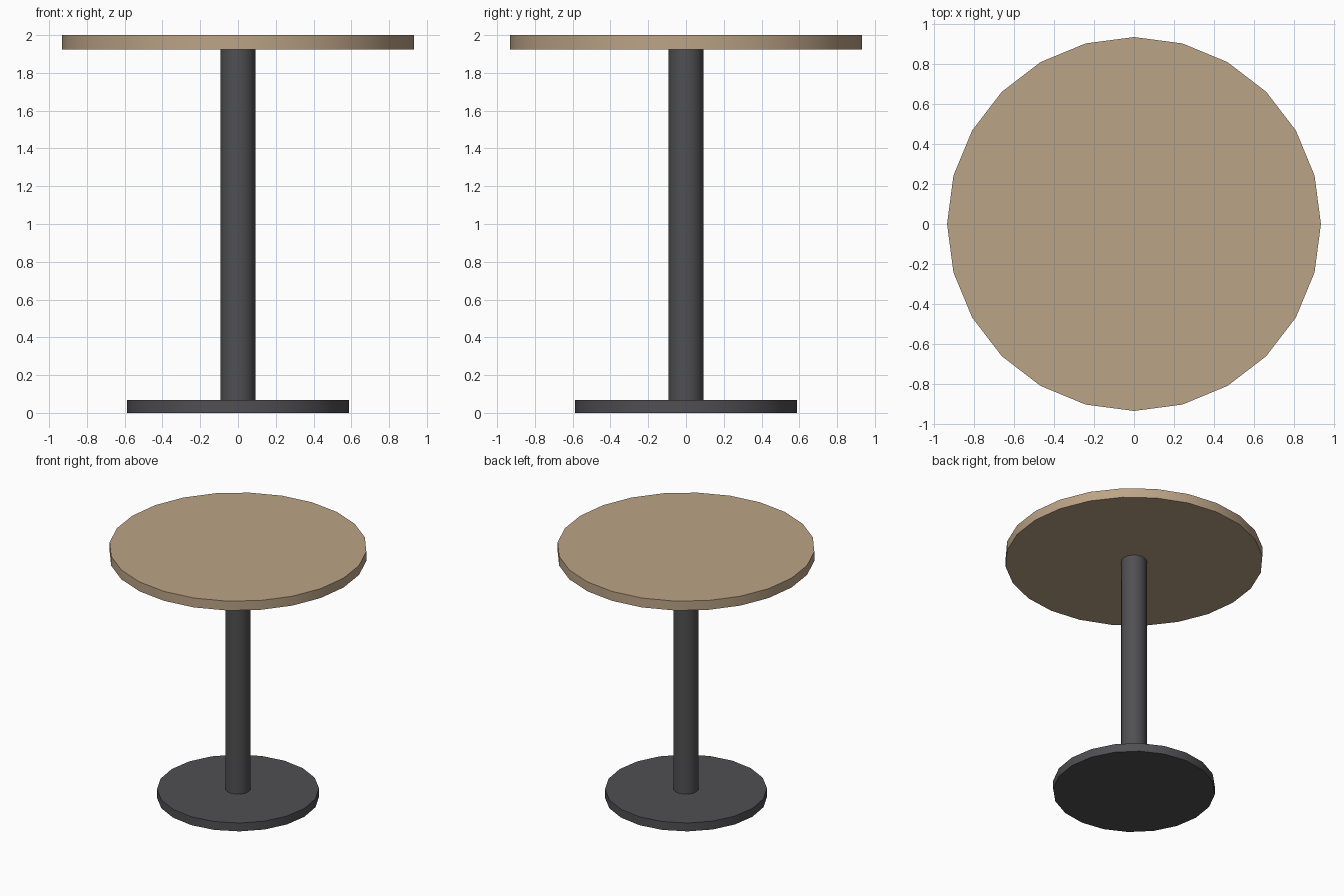
import bpy
import math

if "Cube" in bpy.data.objects:
    bpy.data.objects.remove(bpy.data.objects["Cube"])


def material(name, rgb):
    m = bpy.data.materials.new(name)
    m.diffuse_color = (*rgb, 1)
    m.use_nodes = True
    m.node_tree.nodes["Principled BSDF"].inputs["Base Color"].default_value = m.diffuse_color
    return m


def disc(name, radius, z0, z1, sides, mat):
    bpy.ops.mesh.primitive_cylinder_add(
        vertices=sides, radius=radius, depth=z1 - z0, location=(0, 0, (z0 + z1) / 2))
    ob = bpy.context.object
    ob.name = name
    ob.data.materials.append(mat)
    bpy.ops.object.shade_smooth_by_angle(angle=math.radians(35))
    return ob


wood = material("wood", (0.50, 0.37, 0.24))
metal = material("dark_metal", (0.08, 0.08, 0.085))

# Floor plate, column and round table top
disc("base_plate", 0.587, 0.0, 0.067, 20, metal)
disc("column", 0.093, 0.067, 1.925, 16, metal)
disc("table_top", 0.933, 1.925, 2.0, 24, wood)
